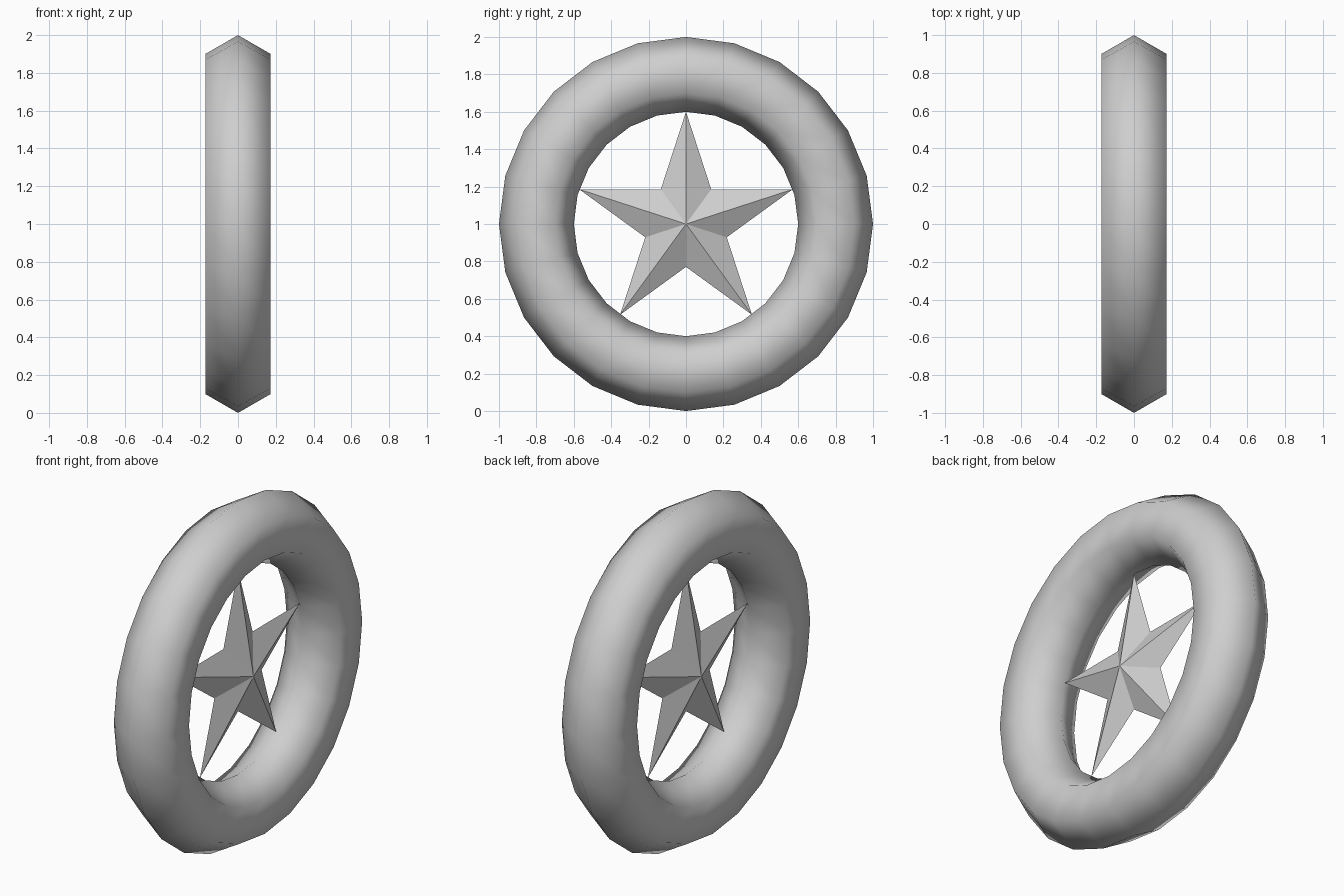
import bpy
import bmesh
from math import sin, cos, pi

if "Cube" in bpy.data.objects:
    bpy.data.objects.remove(bpy.data.objects["Cube"], do_unlink=True)

CENTRE_Z = 1.0
TIP_RADIUS = 0.6
NOTCH_RADIUS = TIP_RADIUS * 0.382
PEAK = 0.1

# Single plain grey material
grey = bpy.data.materials.new("plain_grey")
grey.use_nodes = True
colour = (0.62, 0.62, 0.62, 1)
grey.diffuse_color = colour
grey.node_tree.nodes["Principled BSDF"].inputs["Base Color"].default_value = colour

# Ring: six-sided tube standing upright, facing along x
bpy.ops.mesh.primitive_torus_add(
    major_radius=0.8, minor_radius=0.2, major_segments=24, minor_segments=6,
    location=(0, 0, CENTRE_Z), rotation=(0, pi / 2, 0))
ring = bpy.context.object
ring.name = "ring"
ring.data.materials.append(grey)
bpy.ops.object.shade_smooth()

# Star: five-pointed outline joined to a raised peak on each side
bm = bmesh.new()
outline = []
for i in range(10):
    radius = NOTCH_RADIUS if i % 2 else TIP_RADIUS
    angle = i * pi / 5
    outline.append(bm.verts.new((0, radius * sin(angle), radius * cos(angle))))
for side in (1, -1):
    peak = bm.verts.new((side * PEAK, 0, 0))
    for a, b in zip(outline, outline[1:] + outline[:1]):
        bm.faces.new((peak, a, b))
bmesh.ops.recalc_face_normals(bm, faces=bm.faces)
mesh = bpy.data.meshes.new("star")
bm.to_mesh(mesh)
bm.free()
mesh.materials.append(grey)
star = bpy.data.objects.new("star", mesh)
star.location.z = CENTRE_Z
bpy.context.collection.objects.link(star)
